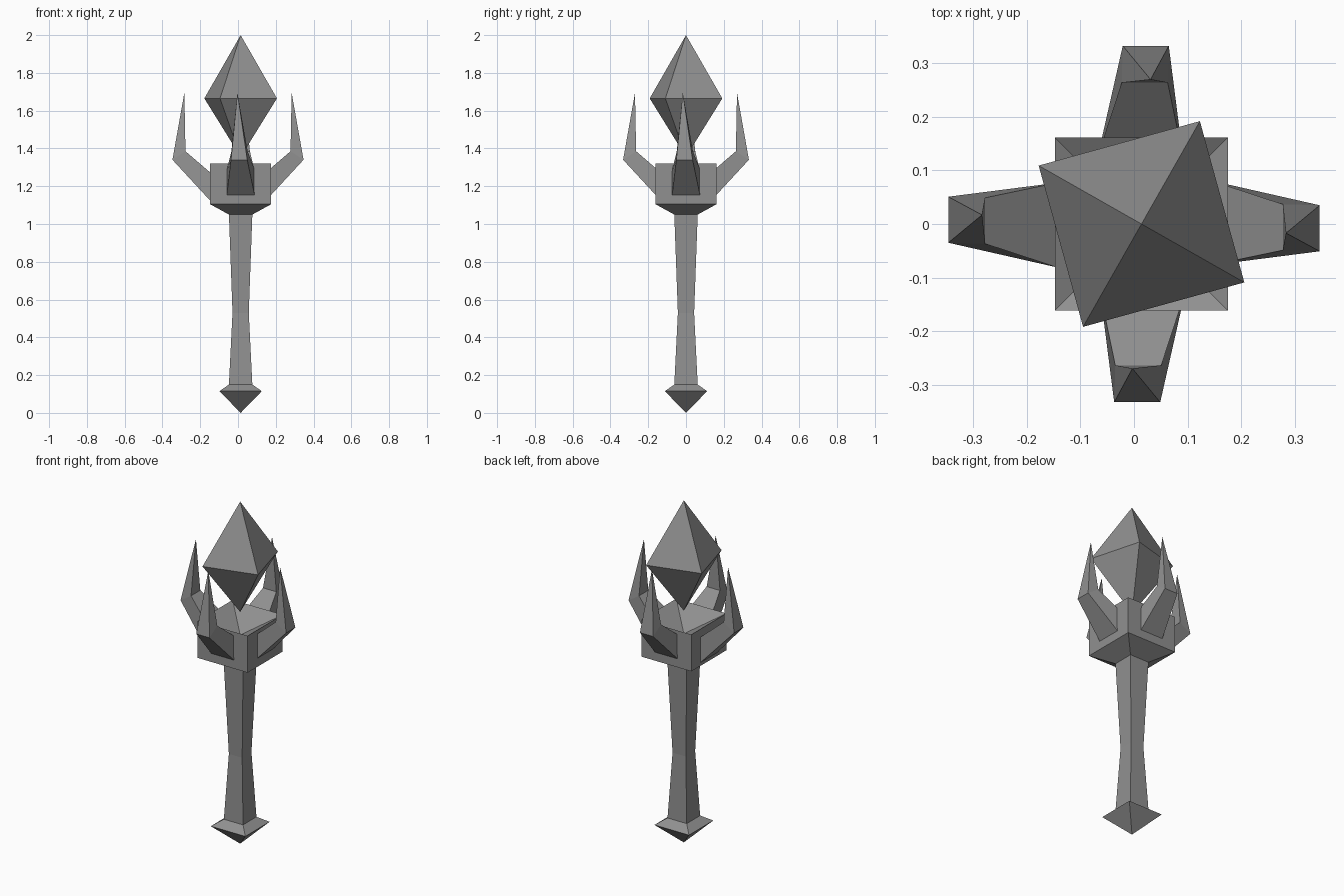
import bpy
import bmesh
from math import cos, sin, pi, radians
from mathutils import Matrix, Vector

AXIS = 0.014  # x position of the main axis

if "Cube" in bpy.data.objects:
    bpy.data.objects.remove(bpy.data.objects["Cube"], do_unlink=True)

grey = bpy.data.materials.new("stone grey")
grey.use_nodes = True
colour = (0.28, 0.28, 0.28, 1)
grey.diffuse_color = colour
grey.node_tree.nodes["Principled BSDF"].inputs["Base Color"].default_value = colour


def finish(name, bm):
    bmesh.ops.recalc_face_normals(bm, faces=bm.faces)
    mesh = bpy.data.meshes.new(name)
    bm.to_mesh(mesh)
    bm.free()
    mesh.materials.append(grey)
    obj = bpy.data.objects.new(name, mesh)
    bpy.context.collection.objects.link(obj)
    return obj


def square_lathe(name, profile, angle=45):
    """Four-sided solid from (corner radius, z) pairs; zero radius is a point."""
    bm = bmesh.new()
    rings = []
    for r, z in profile:
        if r == 0:
            rings.append([bm.verts.new((AXIS, 0, z))] * 4)
        else:
            turns = [radians(angle) + i * pi / 2 for i in range(4)]
            rings.append([bm.verts.new((AXIS + r * cos(a), r * sin(a), z)) for a in turns])
    for low, high in zip(rings, rings[1:]):
        for i in range(4):
            j = (i + 1) % 4
            corners = dict.fromkeys((low[i], low[j], high[j], high[i]))
            bm.faces.new(list(corners))
    for ring in (rings[0], rings[-1]):
        if len(set(ring)) == 4:
            bm.faces.new(ring)
    return finish(name, bm)


def flat(half, z):
    return half * 2 ** 0.5, z


def claw(name, turn, centre, reach):
    """Bent prong: root section, elbow section, then a pointed tip."""
    bm = bmesh.new()
    # (radius, height, half width, sideways shift)
    root = [(0.13, 1.12, 0.079, 0.002), (0.13, 1.27, 0.079, 0.002)]
    elbow = [(0.333, 1.34, 0.043, -0.008), (0.264, 1.385, 0.043, -0.006)]
    sections = []
    for section in (root, elbow):
        (r0, z0, w0, s0), (r1, z1, w1, s1) = section
        points = [(r0, s0 - w0, z0), (r0, s0 + w0, z0), (r1, s1 + w1, z1), (r1, s1 - w1, z1)]
        sections.append([bm.verts.new(p) for p in points])
    tip = bm.verts.new((0.27, -0.017, 1.695))
    a, b = sections
    bm.faces.new(a)
    for i in range(4):
        j = (i + 1) % 4
        bm.faces.new((a[i], a[j], b[j], b[i]))
        bm.faces.new((b[i], b[j], tip))
    place = (Matrix.Translation(Vector((centre, 0, 0))) @ Matrix.Rotation(turn, 4, "Z")
             @ Matrix.Translation(Vector((reach, 0, 0))))
    bmesh.ops.transform(bm, matrix=place, verts=bm.verts)
    return finish(name, bm)


# Pommel and waisted handle
square_lathe("pommel", [(0, 0), flat(0.112, 0.115), flat(0.062, 0.15)])
square_lathe("handle", [flat(0.062, 0.15), flat(0.043, 0.53), flat(0.062, 1.05)])

# Head block with a hollow top
square_lathe("head", [flat(0.062, 1.05), flat(0.162, 1.105), flat(0.162, 1.32), (0, 1.22)])

# Floating crystal, turned a little
square_lathe("crystal", [(0, 1.355), (0.221, 1.665), (0, 2.0)], 60.4)

# Four claws; the side pair sits slightly farther out
for i, side in enumerate(("left", "back", "right", "front")):
    sideways = i % 2 == 0
    claw(side + "_claw", i * pi / 2, 0 if sideways else AXIS, 0.014 if sideways else 0)
